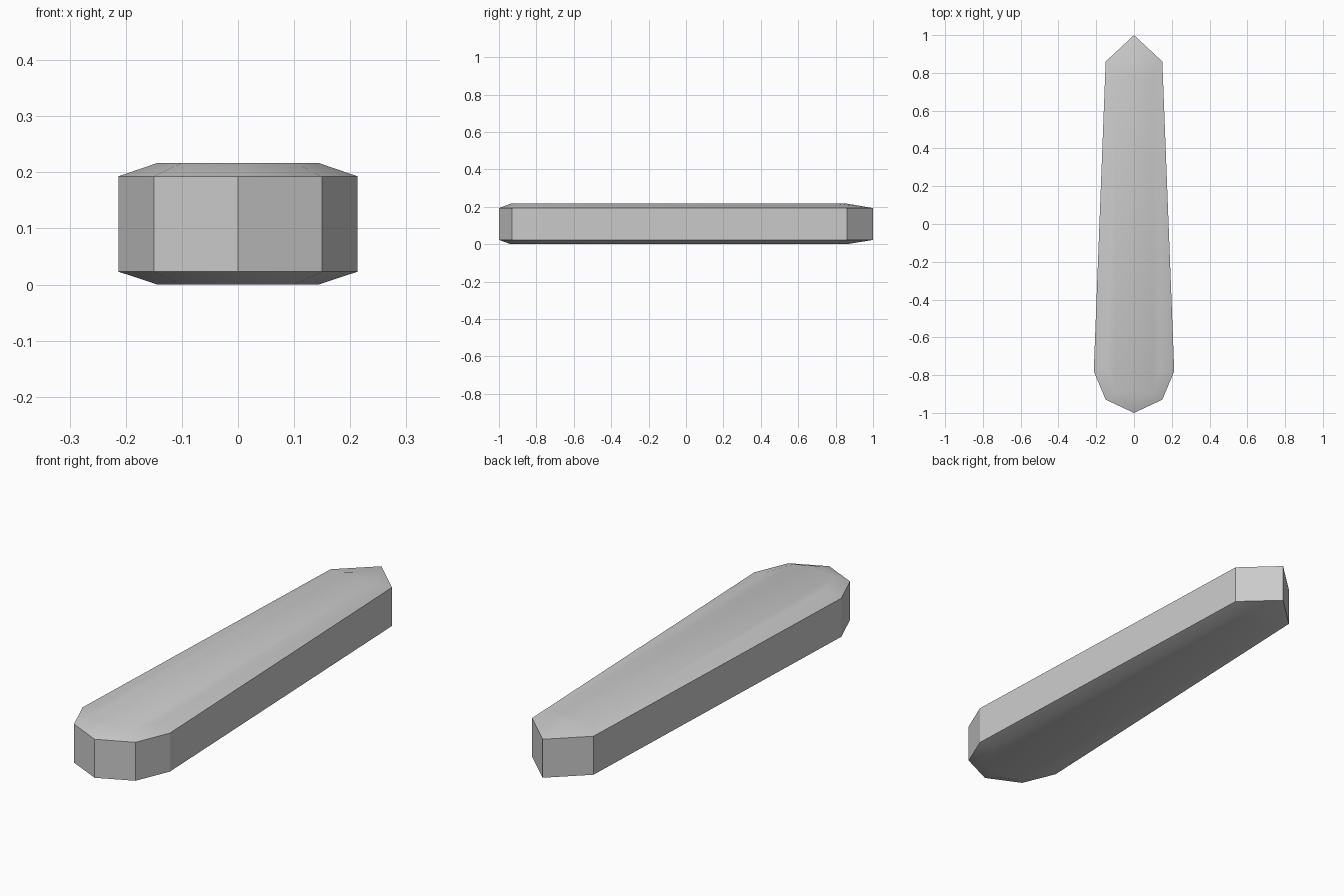
import bpy, bmesh, math

if "Cube" in bpy.data.objects:
    bpy.data.objects.remove(bpy.data.objects["Cube"])

# Half outlines from back tip to front tip (x, y): wall and inset flat face
WALL = [(0, 1), (0.15, 0.86), (0.213, -0.78), (0.15, -0.93), (0, -1)]
FLAT = [(0, 0.86), (0.095, 0.80), (0.143, -0.765), (0.10, -0.89), (0, -0.937)]


def ring(bm, half, z):
    # Mirror the half outline into a closed loop of vertices
    pts = half + [(-x, y) for x, y in reversed(half[1:-1])]
    return [bm.verts.new((x, y, z)) for x, y in pts]


# Tapered bar: bottom flat, chamfer, wall, chamfer, top flat
bm = bmesh.new()
rings = [ring(bm, FLAT, 0.0), ring(bm, WALL, 0.023),
         ring(bm, WALL, 0.193), ring(bm, FLAT, 0.217)]
for a, b in zip(rings, rings[1:]):
    n = len(a)
    for i in range(n):
        j = (i + 1) % n
        bm.faces.new((a[i], a[j], b[j], b[i]))
bm.faces.new(rings[0])
bm.faces.new(rings[-1])
bmesh.ops.recalc_face_normals(bm, faces=bm.faces)

mesh = bpy.data.meshes.new("tapered_bar")
bm.to_mesh(mesh)
bm.free()
bar = bpy.data.objects.new("tapered_bar", mesh)
bpy.context.collection.objects.link(bar)

# Soft chamfers, sharp wall edges
bpy.context.view_layer.objects.active = bar
bar.select_set(True)
bpy.ops.object.shade_smooth_by_angle(angle=math.radians(24))
